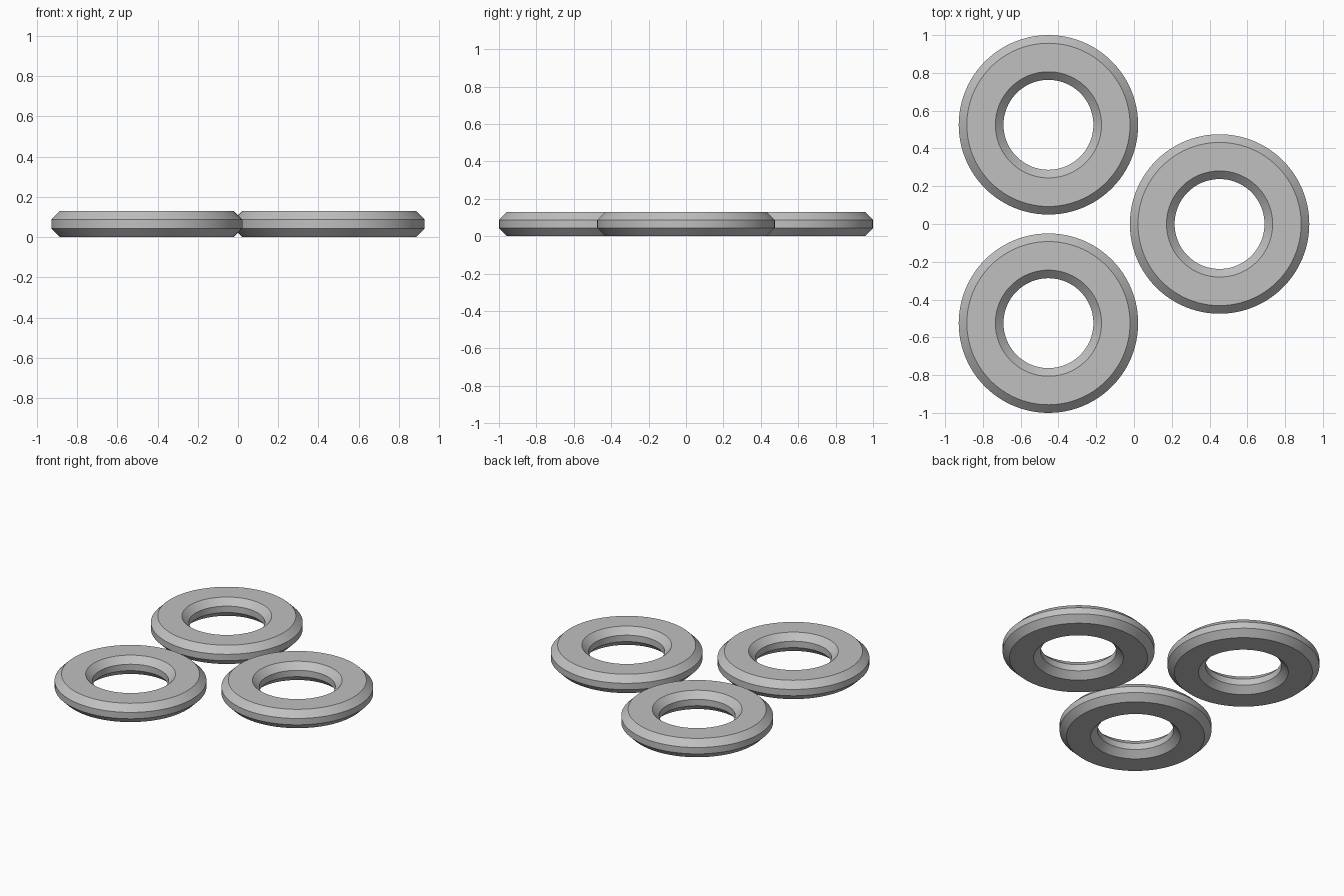
import bpy
import bmesh
import math

if "Cube" in bpy.data.objects:
    bpy.data.objects.remove(bpy.data.objects["Cube"], do_unlink=True)

SEGMENTS = 96
OUTER, INNER = 0.475, 0.238
HEIGHT, CHAMFER = 0.13, 0.043

# Single grey finish
grey = bpy.data.materials.new("plain grey")
grey.use_nodes = True
colour = (0.53, 0.53, 0.53, 1)
grey.diffuse_color = colour
grey.node_tree.nodes["Principled BSDF"].inputs["Base Color"].default_value = colour


def ring(name, x, y):
    """Revolve a chamfered rectangle into a flat ring."""
    low, high = CHAMFER, HEIGHT - CHAMFER
    profile = [(INNER, low), (INNER + CHAMFER, 0), (OUTER - CHAMFER, 0), (OUTER, low),
               (OUTER, high), (OUTER - CHAMFER, HEIGHT), (INNER + CHAMFER, HEIGHT), (INNER, high)]
    bm = bmesh.new()
    loops = []
    for i in range(SEGMENTS):
        a = math.tau * i / SEGMENTS
        loops.append([bm.verts.new((r * math.cos(a), r * math.sin(a), z)) for r, z in profile])
    n = len(profile)
    for i, here in enumerate(loops):
        there = loops[(i + 1) % SEGMENTS]
        for j in range(n):
            k = (j + 1) % n
            bm.faces.new((here[j], there[j], there[k], here[k]))
    bmesh.ops.recalc_face_normals(bm, faces=bm.faces)
    mesh = bpy.data.meshes.new(name)
    bm.to_mesh(mesh)
    bm.free()
    mesh.materials.append(grey)
    obj = bpy.data.objects.new(name, mesh)
    obj.location = (x, y, 0)
    bpy.context.collection.objects.link(obj)

    # Smooth walls with crisp chamfer edges
    bpy.ops.object.select_all(action="DESELECT")
    obj.select_set(True)
    bpy.context.view_layer.objects.active = obj
    bpy.ops.object.shade_smooth_by_angle(angle=math.radians(30))


# Three rings in a triangle
ring("left_ring", 0.453, 0)
ring("right_front_ring", -0.453, -0.525)
ring("right_back_ring", -0.453, 0.525)
